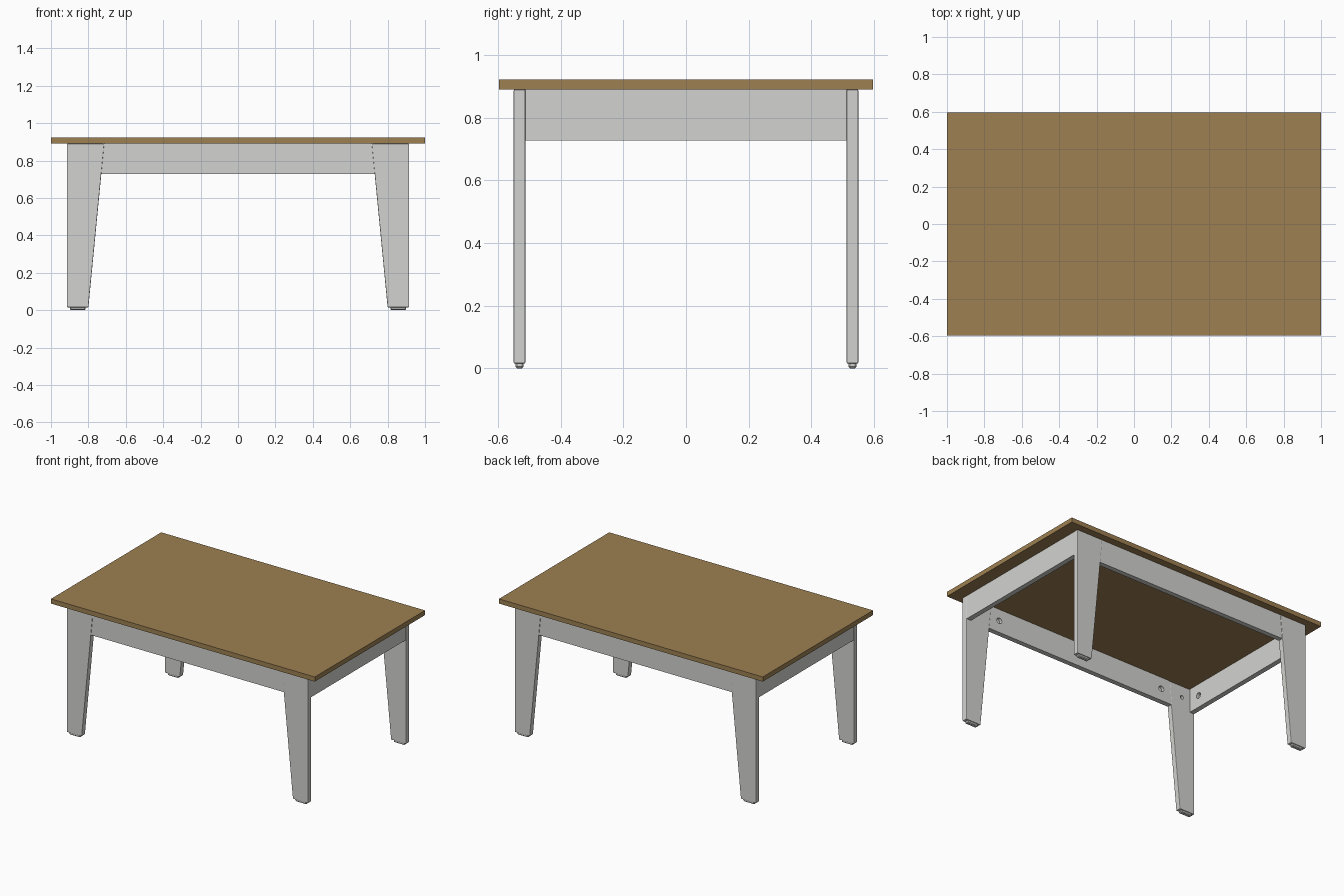
import bpy
import bmesh
from math import pi
from mathutils import Matrix, Vector

cube = bpy.data.objects.get("Cube")
if cube:
    bpy.data.objects.remove(cube)

TOP, UNDER, RAIL_Z = 0.922, 0.89, 0.727
LEG_X, LEG_Y, THICK = 0.915, 0.55, 0.037
HOLE_Z = 0.81


def make_material(name, colour):
    mat = bpy.data.materials.new(name)
    mat.use_nodes = True
    mat.diffuse_color = colour
    mat.node_tree.nodes["Principled BSDF"].inputs["Base Color"].default_value = colour
    return mat


wood = make_material("tan wood", (0.34, 0.217, 0.085, 1))
paint = make_material("light grey paint", (0.65, 0.65, 0.63, 1))


def add_object(name, bm, mat):
    bmesh.ops.recalc_face_normals(bm, faces=bm.faces)
    mesh = bpy.data.meshes.new(name)
    bm.to_mesh(mesh)
    bm.free()
    mesh.materials.append(mat)
    obj = bpy.data.objects.new(name, mesh)
    bpy.context.collection.objects.link(obj)
    return obj


def bevel(obj, width, segments=1):
    mod = obj.modifiers.new("Soft edges", "BEVEL")
    mod.width, mod.segments = width, segments
    mod.limit_method = "ANGLE"


def box(name, low, high, mat):
    low, high = Vector(low), Vector(high)
    bm = bmesh.new()
    bmesh.ops.create_cube(bm, size=1)
    bmesh.ops.scale(bm, vec=high - low, verts=bm.verts)
    bmesh.ops.translate(bm, vec=(low + high) / 2, verts=bm.verts)
    return add_object(name, bm, mat)


def plate(name, outline, y0, y1, mat):
    """Extrude an x-z outline from y0 to y1."""
    bm = bmesh.new()
    face = bm.faces.new([bm.verts.new((x, y0, z)) for x, z in outline])
    extruded = bmesh.ops.extrude_face_region(bm, geom=[face])
    moved = [v for v in extruded["geom"] if isinstance(v, bmesh.types.BMVert)]
    bmesh.ops.translate(bm, vec=(0, y1 - y0, 0), verts=moved)
    return add_object(name, bm, mat)


def drill(obj, centre, radius, axis, depth=0.02):
    """Cut a blind round bolt socket, centred on an inner face."""
    bm = bmesh.new()
    turn = Matrix.Rotation(pi / 2, 4, "X" if axis == "Y" else "Y")
    bmesh.ops.create_cone(bm, cap_ends=True, segments=20, radius1=radius, radius2=radius,
                          depth=depth * 2, matrix=Matrix.Translation(centre) @ turn)
    cutter = add_object(obj.name + "_socket_cutter", bm, paint)
    cutter.hide_render = True
    cutter.hide_set(True)
    cutter.display_type = "WIRE"
    mod = obj.modifiers.new("Bolt socket", "BOOLEAN")
    mod.operation, mod.object, mod.solver = "DIFFERENCE", cutter, "EXACT"


# Table top
box("table_top", (-1, -0.597, UNDER), (1, 0.597, TOP), wood)

# Tapered legs with narrow glides, one at each corner
for y_side, end in ((-1, "front"), (1, "back")):
    for x_side, hand in ((1, "left"), (-1, "right")):
        outline = [(0.715, UNDER), (LEG_X, UNDER), (LEG_X, 0.015), (0.80, 0.015)]
        leg = plate(f"{end}_{hand}_leg", [(x * x_side, z) for x, z in outline],
                    y_side * LEG_Y, y_side * (LEG_Y - THICK), paint)
        bevel(leg, 0.004, 2)
        drill(leg, (x_side * 0.815, y_side * (LEG_Y - THICK), HOLE_Z), 0.013, "Y")
        mid_x, mid_y = x_side * 0.857, y_side * (LEG_Y - THICK / 2)
        foot = box(f"{end}_{hand}_foot", (mid_x - 0.042, mid_y - 0.013, 0),
                   (mid_x + 0.042, mid_y + 0.013, 0.02), paint)
        bevel(foot, 0.005)

# Long rails fitted between the tapered leg edges
for y_side, end in ((-1, "front"), (1, "back")):
    inner = y_side * (LEG_Y - THICK)
    rail = plate(f"{end}_rail", [(-0.717, UNDER), (0.717, UNDER), (0.733, RAIL_Z), (-0.733, RAIL_Z)],
                 y_side * (LEG_Y - 0.003), inner, paint)
    for x_side in (1, -1):
        drill(rail, (x_side * 0.65, inner, HOLE_Z), 0.02, "Y")

# Side rails between front and back legs
for x_side, hand in ((1, "left"), (-1, "right")):
    inner = x_side * (LEG_X - THICK)
    outer = x_side * (LEG_X - 0.003)
    span = LEG_Y - THICK
    rail = box(f"{hand}_rail", (min(inner, outer), -span, RAIL_Z),
               (max(inner, outer), span, UNDER), paint)
    for y_side in (1, -1):
        drill(rail, (inner, y_side * 0.43, HOLE_Z), 0.02, "X")
